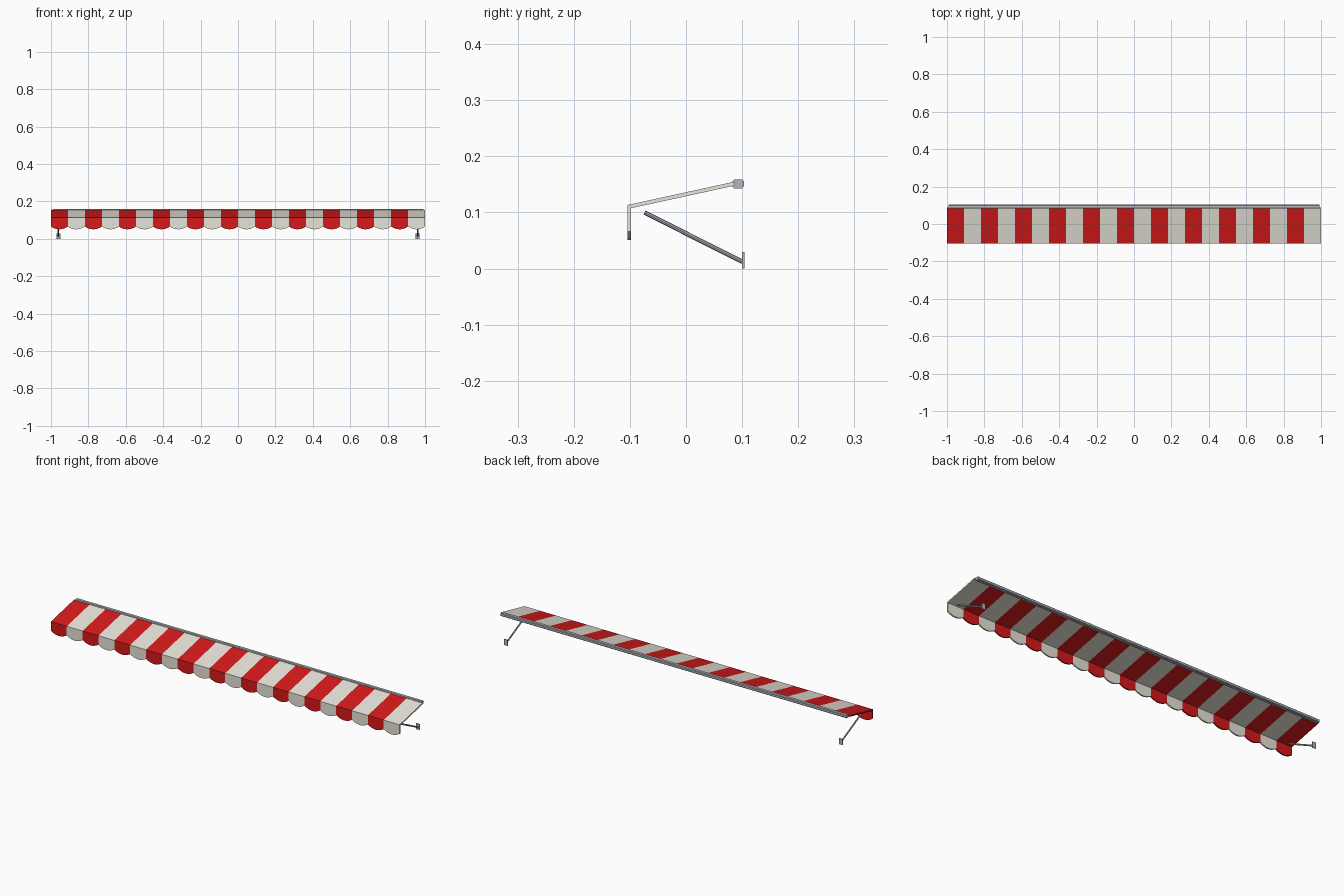
import bpy, bmesh
from mathutils import Vector

if "Cube" in bpy.data.objects:
    bpy.data.objects.remove(bpy.data.objects["Cube"])


def material(name, rgb):
    m = bpy.data.materials.new(name)
    m.use_nodes = True
    m.diffuse_color = (*rgb, 1)
    m.node_tree.nodes["Principled BSDF"].inputs["Base Color"].default_value = (*rgb, 1)
    return m


red = material("red cloth", (0.67, 0.010, 0.011))
cream = material("cream cloth", (0.80, 0.78, 0.69))
metal = material("grey metal", (0.45, 0.47, 0.50))


def finish(name, bm, *mats):
    mesh = bpy.data.meshes.new(name)
    bmesh.ops.recalc_face_normals(bm, faces=bm.faces)
    bm.to_mesh(mesh)
    bm.free()
    ob = bpy.data.objects.new(name, mesh)
    bpy.context.collection.objects.link(ob)
    for m in mats:
        mesh.materials.append(m)
    return ob


def box(name, size, centre, bevel=0):
    bm = bmesh.new()
    bmesh.ops.create_cube(bm, size=1)
    bmesh.ops.scale(bm, vec=size, verts=bm.verts)
    if bevel:
        # chamfer only the long edges
        edges = [e for e in bm.edges if abs(e.verts[0].co.x - e.verts[1].co.x) > size[0] / 2]
        bmesh.ops.bevel(bm, geom=edges, offset=bevel, segments=1, affect='EDGES')
    finish(name, bm, metal).location = centre


def rod(name, start, end, radius):
    a, b = Vector(start), Vector(end)
    bm = bmesh.new()
    bmesh.ops.create_cone(bm, cap_ends=True, segments=8, radius1=radius,
                          radius2=radius, depth=(b - a).length)
    ob = finish(name, bm, metal)
    ob.location = (a + b) / 2
    ob.rotation_euler = (b - a).to_track_quat('Z', 'Y').to_euler()


# Striped cloth: sloping canopy folding into a scalloped valance
STRIPES, STEPS = 22, 10
bm = bmesh.new()
columns = []
for i in range(STRIPES * STEPS + 1):
    x = -1 + 2 * i / (STRIPES * STEPS)
    t = 2 * (i % STEPS) / STEPS - 1
    hem = 0.051 + 0.015 * t * t
    columns.append([bm.verts.new(p) for p in
                    ((x, 0.087, 0.1515), (x, -0.1012, 0.1105), (x, -0.1012, hem))])
for i, (a, b) in enumerate(zip(columns, columns[1:])):
    for row in range(2):
        face = bm.faces.new((a[row], a[row + 1], b[row + 1], b[row]))
        face.material_index = (i // STEPS) % 2
cloth = finish("striped_canopy", bm, red, cream)
solid = cloth.modifiers.new("Thickness", 'SOLIDIFY')
solid.thickness = 0.007
solid.offset = 0
solid.use_even_offset = True

# Rear rail
box("rear_rail", (1.984, 0.020, 0.016), (0, 0.093, 0.151), 0.003)

# Support arms and their wall plates
for side, x in (("right", -0.96), ("left", 0.96)):
    rod(side + "_support_arm", (x, -0.074, 0.100), (x, 0.101, 0.012), 0.004)
    box(side + "_wall_plate", (0.020, 0.004, 0.030), (x, 0.102, 0.015))
